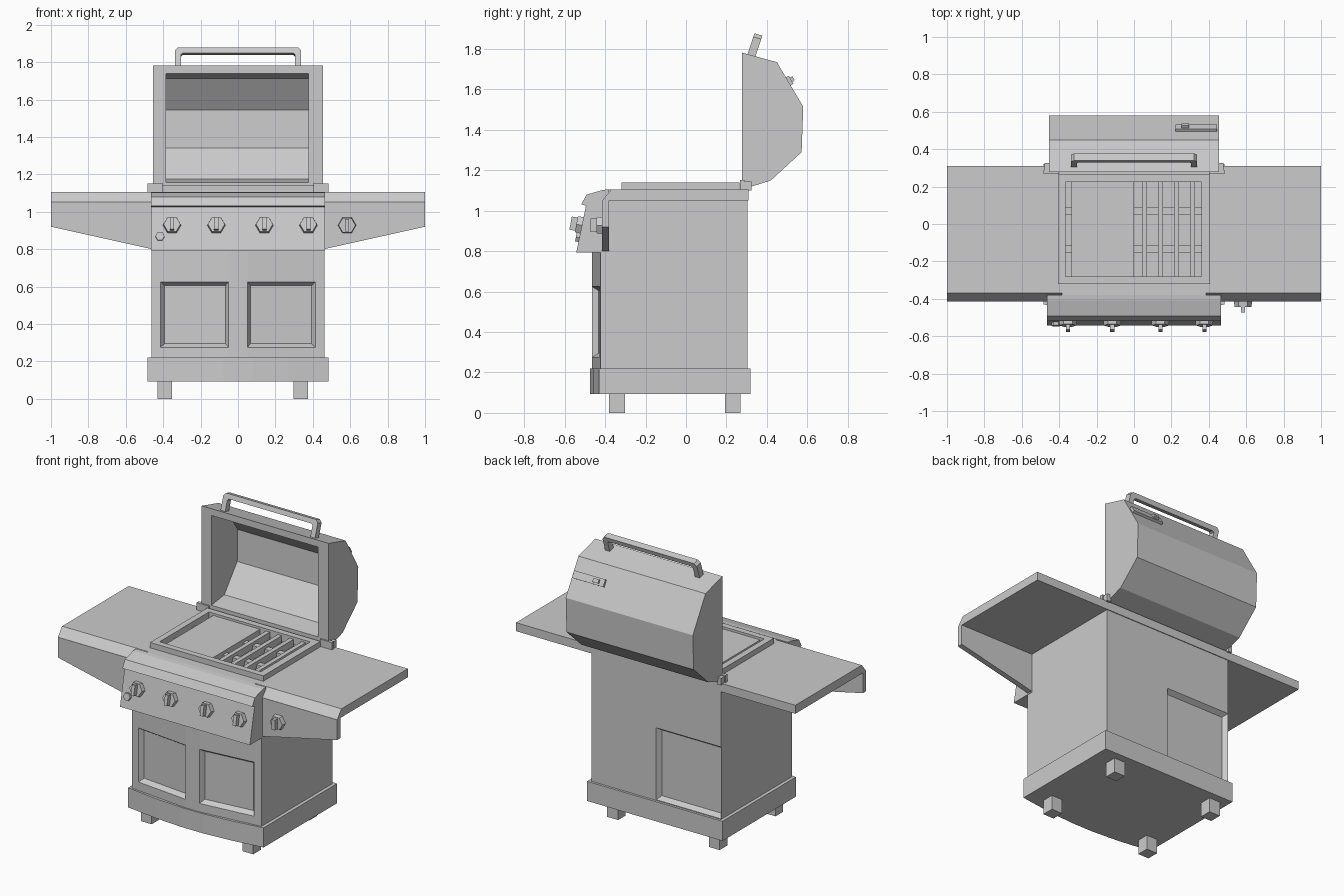
import bpy, bmesh, math
from mathutils import Matrix, Vector

if "Cube" in bpy.data.objects:
    bpy.data.objects.remove(bpy.data.objects["Cube"])


def finish(name, bm):
    bmesh.ops.recalc_face_normals(bm, faces=bm.faces[:])
    me = bpy.data.meshes.new(name)
    bm.to_mesh(me)
    bm.free()
    ob = bpy.data.objects.new(name, me)
    bpy.context.collection.objects.link(ob)
    return ob


def prism_bm(pts, axis, lo, hi):
    # Outline extruded along an axis: x takes (y,z), y takes (x,z), z takes (x,y)
    def place(p, t):
        q = list(p)
        q.insert("xyz".index(axis), t)
        return q
    bm = bmesh.new()
    a = [bm.verts.new(place(p, lo)) for p in pts]
    b = [bm.verts.new(place(p, hi)) for p in pts]
    bm.faces.new(a)
    bm.faces.new(b)
    for i in range(len(pts)):
        j = (i + 1) % len(pts)
        bm.faces.new((a[i], a[j], b[j], b[i]))
    return bm


def prism(name, pts, axis, lo, hi):
    return finish(name, prism_bm(pts, axis, lo, hi))


def box(name, x0, x1, y0, y1, z0, z1):
    return prism(name, [(x0, y0), (x1, y0), (x1, y1), (x0, y1)], "z", z0, z1)


# Feet
for x in (-0.43, 0.297):
    for y in (-0.38, 0.192):
        box("foot", x, x + 0.078, y, y + 0.078, 0, 0.1)

# Bowed base plinth
prism("base", [(-0.485, 0.32), (-0.485, -0.43), (-0.27, -0.46), (-0.08, -0.474),
               (0.08, -0.474), (0.27, -0.46), (0.485, -0.43), (0.485, 0.32)], "z", 0.093, 0.22)

# Cabinet with sunken door panels and a sunken rear panel
bm = prism_bm([(-0.463, 0.305), (-0.463, -0.422), (-0.05, -0.465), (0.05, -0.465),
               (0.463, -0.422), (0.463, 0.305)], "z", 0.2, 1.052)
bmesh.ops.recalc_face_normals(bm, faces=bm.faces[:])
for axis, values in (((1, 0, 0), (-0.415, 0, 0.415)), ((0, 0, 1), (0.225, 0.275, 0.625, 0.69))):
    for v in values:
        bmesh.ops.bisect_plane(bm, geom=bm.verts[:] + bm.edges[:] + bm.faces[:],
                               plane_co=Vector(axis) * v, plane_no=axis)
bm.normal_update()
for side in (-1, 1):
    door = [f for f in bm.faces if f.normal.y < -0.8 and 0.275 < f.calc_center_median().z < 0.625
            and 0.06 < side * f.calc_center_median().x < 0.415]
    bmesh.ops.inset_region(bm, faces=door, thickness=0.02, depth=-0.03, use_even_offset=True)
bm.normal_update()
rear = [f for f in bm.faces if f.normal.y > 0.9 and f.calc_center_median().y > 0.3
        and 0.225 < f.calc_center_median().z < 0.69 and f.calc_center_median().x < 0]
bmesh.ops.inset_region(bm, faces=rear, thickness=0.02, depth=-0.03, use_even_offset=True)
finish("cabinet", bm)

# Side shelves with sloped front edge, and tapering fascias
shelf = [(-0.37, 1.105), (-0.415, 1.05), (0.31, 1.05), (0.31, 1.105)]
for s in (-1, 1):
    prism("side_shelf", shelf, "x", s * 0.385, s * 1.0)
    prism("shelf_fascia", [(s * 0.46, 0.8), (s * 1.0, 0.92), (s * 1.0, 1.051), (s * 0.46, 1.051)],
          "y", -0.415, -0.38)
box("top_front_strip", -0.385, 0.385, -0.39, -0.3, 1.05, 1.105)
box("top_back_strip", -0.385, 0.385, 0.245, 0.31, 1.05, 1.105)

# Control panel with overhanging lip
prism("control_panel", [(-0.38, 1.106), (-0.41, 1.103), (-0.492, 1.08), (-0.518, 1.032),
                        (-0.495, 1.025), (-0.543, 0.793), (-0.38, 0.793)], "x", -0.465, 0.465)

# Cooking surface frame
for y0, y1 in ((-0.32, -0.28), (0.225, 0.265)):
    box("grill_frame_bar", -0.405, 0.405, y0, y1, 1.09, 1.14)
for x0, x1 in ((-0.405, -0.365), (0.36, 0.405)):
    box("grill_frame_side", x0, x1, -0.28, 0.225, 1.09, 1.14)

# Griddle plate, grate slats and crossbars
box("griddle", -0.335, 0.0, -0.28, 0.225, 1.09, 1.125)
for i in range(4):
    x = 0.042 + i * 0.0855
    box("grate_slat", x, x + 0.028, -0.28, 0.225, 1.08, 1.125)
for y in (-0.155, 0.05):
    box("grate_crossbar", -0.365, 0.36, y, y + 0.04, 1.07, 1.105)

# Lid hinges
for s in (-1, 1):
    box("hinge_plate", s * 0.4, s * 0.485, 0.268, 0.29, 1.1, 1.152)
    box("hinge_arm", s * 0.45, s * 0.478, 0.29, 0.325, 1.1, 1.145)

# Hollow open lid
outer = [(0.278, 1.782), (0.45, 1.735), (0.58, 1.515), (0.572, 1.29), (0.42, 1.15), (0.278, 1.105)]
inner = [(0.278, 1.738), (0.43, 1.712), (0.547, 1.545), (0.542, 1.34), (0.41, 1.175), (0.278, 1.157)]
bm = bmesh.new()
rings = {}
for key, pts, xs in (("o", outer, (-0.455, 0.455)), ("i", inner, (-0.385, 0.378))):
    for k, x in enumerate(xs):
        rings[key, k] = [bm.verts.new((x, y, z)) for y, z in pts]
        bm.faces.new(rings[key, k])
    a, b = rings[key, 0], rings[key, 1]
    for i in range(5):
        bm.faces.new((a[i], a[i + 1], b[i + 1], b[i]))
corners = [(0, 0), (1, 0), (1, 5), (0, 5)]
for c in range(4):
    (k, i), (m, j) = corners[c], corners[(c + 1) % 4]
    bm.faces.new((rings["o", k][i], rings["o", m][j], rings["i", m][j], rings["i", k][i]))
finish("lid", bm)

# Lid handle, leaning back
half = [(0.338, 1.755), (0.338, 1.855), (0.322, 1.872)]
low = [(-0.305, 1.755), (-0.305, 1.835), (-0.295, 1.843), (0.295, 1.843), (0.305, 1.835), (0.305, 1.755)]
handle = prism("lid_handle", half + [(-x, z) for x, z in half[::-1]] + low, "y", 0.308, 0.347)
for v in handle.data.vertices:
    y = v.co.y - 0.3275
    v.co.y += (v.co.z - 1.78) * 0.33
    v.co.z -= y * 0.3

# Blank plate and stud on the sloped lid face
for name, x0, x1, w, t in (("lid_plate", 0.222, 0.445, 0.023, 0.016), ("lid_stud", 0.255, 0.295, 0.012, 0.03)):
    ob = box(name, x0, x1, -w, w, -0.005, t)
    ob.matrix_world = Matrix.Translation((0, 0.506, 1.64)) @ Matrix.Rotation(-math.radians(59.4), 4, "X")


# Hexagonal knobs with a grip bar; local z points out of the panel
def disc(bm, r, z0, z1, r2=None):
    m = Matrix.Translation((0, 0, (z0 + z1) / 2)) @ Matrix.Rotation(math.pi / 6, 4, "Z")
    bmesh.ops.create_cone(bm, cap_ends=True, segments=6, radius1=r, radius2=r2 or r,
                          depth=z1 - z0, matrix=m)


def mount(name, bm, x, y, z, tilt):
    ob = finish(name, bm)
    ob.matrix_world = Matrix.Translation((x, y, z)) @ Matrix.Rotation(math.radians(90 - tilt), 4, "X")


for x, y, tilt in ((-0.353, -0.515, 11), (-0.116, -0.515, 11), (0.141, -0.515, 11),
                   (0.376, -0.515, 11), (0.583, -0.415, 0)):
    bm = bmesh.new()
    disc(bm, 0.05, -0.01, 0.028, 0.045)
    bmesh.ops.create_cube(bm, size=1, matrix=Matrix.Translation((0, 0, 0.04)) @ Matrix.Diagonal((0.022, 0.066, 0.034, 1)))
    mount("knob", bm, x, y, 0.928, tilt)

# Igniter button
bm = bmesh.new()
disc(bm, 0.025, -0.01, 0.017)
mount("igniter_button", bm, -0.417, -0.528, 0.867, 11)
